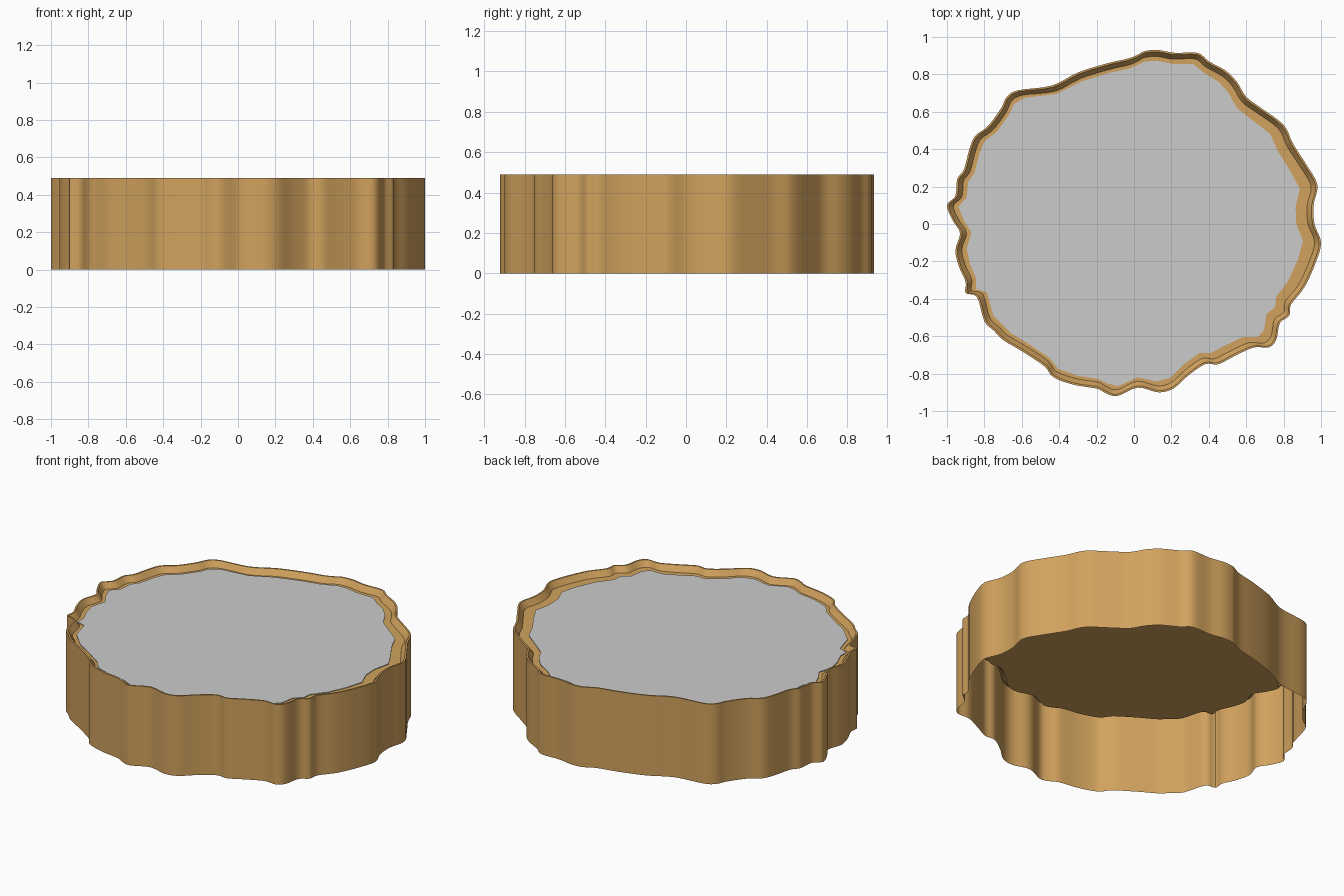
import bpy, bmesh, math
from mathutils import Vector

if "Cube" in bpy.data.objects:
    bpy.data.objects.remove(bpy.data.objects["Cube"])

HEIGHT = 0.49
FLOOR = 0.455

# Irregular outline, clockwise from the back
OUTLINE = [
    (.13, .93), (.22, .915), (.34, .915), (.40, .87), (.49, .82), (.55, .76),
    (.60, .68), (.68, .62), (.80, .53), (.85, .43), (.92, .32), (.98, .21),
    (.96, .10), (.965, .0), (1.0, -.10), (.97, -.21), (.91, -.34), (.84, -.43),
    (.83, -.49), (.78, -.53), (.76, -.62), (.72, -.66), (.64, -.66), (.53, -.71),
    (.45, -.75), (.38, -.75), (.29, -.81), (.21, -.88), (.13, -.90), (.02, -.875),
    (-.09, -.92), (-.15, -.905), (-.20, -.88), (-.32, -.86), (-.43, -.82),
    (-.48, -.76), (-.60, -.68), (-.70, -.62), (-.75, -.57), (-.80, -.52),
    (-.84, -.39), (-.90, -.37), (-.90, -.31), (-.935, -.23), (-.955, -.14),
    (-.93, -.05), (-.97, .02), (-1.0, .10), (-.955, .15), (-.945, .24),
    (-.91, .29), (-.88, .40), (-.85, .47), (-.78, .525), (-.71, .62),
    (-.68, .68), (-.62, .715), (-.44, .74), (-.30, .81), (-.14, .86),
    (-.03, .885), (.02, .905), (.06, .925),
]


def smooth(points, steps):
    """Closed Catmull-Rom curve, returned anticlockwise."""
    pts = [Vector(p) for p in reversed(points)]
    n, out = len(pts), []
    for i in range(n):
        a, b, c, d = (pts[(i + k) % n] for k in (-1, 0, 1, 2))
        for s in range(steps):
            t = s / steps
            out.append(0.5 * (2 * b + (c - a) * t + (2 * a - 5 * b + 4 * c - d) * t ** 2
                              + (3 * b - a - 3 * c + d) * t ** 3))
    return out


def inset(points, width):
    """Pull points towards the centre; width is a function of the angle."""
    return [p - p.normalized() * width(math.atan2(p.y, p.x)) for p in points]


def build(name, rings, material=None):
    """Skin stacked rings of (points, z) and close the last one with a cap."""
    bm = bmesh.new()
    loops = [[bm.verts.new((p.x, p.y, z)) for p in pts] for pts, z in rings]
    for lo, hi in zip(loops, loops[1:]):
        for i in range(len(lo)):
            j = (i + 1) % len(lo)
            bm.faces.new((lo[i], lo[j], hi[j], hi[i]))
    bm.faces.new(loops[-1])
    mesh = bpy.data.meshes.new(name)
    bm.to_mesh(mesh)
    bm.free()
    obj = bpy.data.objects.new(name, mesh)
    bpy.context.collection.objects.link(obj)
    if material:
        mesh.materials.append(material)
    bpy.ops.object.select_all(action='DESELECT')
    obj.select_set(True)
    bpy.context.view_layer.objects.active = obj
    bpy.ops.object.shade_smooth_by_angle(angle=math.radians(35))
    return obj


brown = bpy.data.materials.new("brown")
brown.diffuse_color = (0.64, 0.36, 0.11, 1)
brown.use_nodes = True
brown.node_tree.nodes["Principled BSDF"].inputs["Base Color"].default_value = brown.diffuse_color

edge = smooth(OUTLINE, 4)

# Open-bottomed wall with a narrow lip and a recessed top
build("wall_and_rim", [
    (edge, 0),
    (edge, HEIGHT),
    (inset(edge, lambda a: 0.01), HEIGHT),
    (inset(edge, lambda a: 0.035), FLOOR),
], brown)

# Grey surface lying inside the rim, with a coarser edge
coarse = smooth(OUTLINE, 1)
surface = inset(coarse, lambda a: 0.067 + 0.012 * math.cos(2 * a) + 0.018 * math.cos(a))
build("top_surface", [(surface, FLOOR), (surface, FLOOR + 0.004)])
